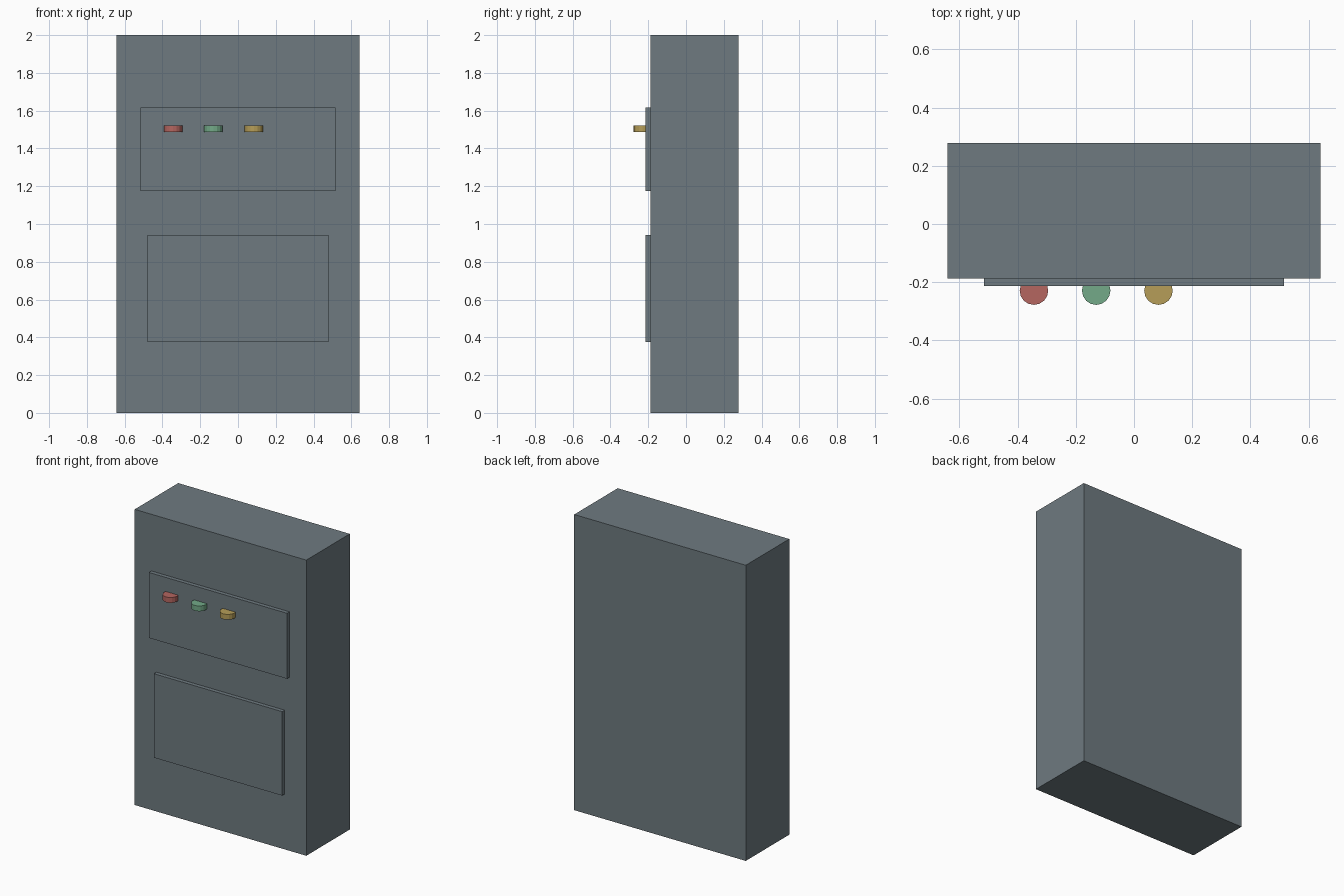
import bpy

if "Cube" in bpy.data.objects:
    bpy.data.objects.remove(bpy.data.objects["Cube"])


def material(name, rgb):
    # sRGB 0-255 converted to linear
    lin = [((c / 255 + 0.055) / 1.055) ** 2.4 for c in rgb]
    m = bpy.data.materials.new(name)
    m.diffuse_color = (*lin, 1)
    m.use_nodes = True
    m.node_tree.nodes["Principled BSDF"].inputs["Base Color"].default_value = m.diffuse_color
    return m


grey = material("slate grey", (110, 122, 128))
red = material("dull red", (181, 102, 96))
green = material("soft green", (115, 170, 136))
yellow = material("mustard yellow", (182, 158, 88))


def box(name, lo, hi, mat):
    centre = [(a + b) / 2 for a, b in zip(lo, hi)]
    bpy.ops.mesh.primitive_cube_add(size=1, location=centre)
    ob = bpy.context.object
    ob.name = name
    ob.scale = [b - a for a, b in zip(lo, hi)]
    bpy.ops.object.transform_apply(location=False, rotation=False, scale=True)
    ob.data.materials.append(mat)


# Cabinet and its two raised front panels
box("cabinet_body", (-0.642, -0.187, 0), (0.642, 0.278, 2), grey)
box("control_panel", (-0.516, -0.214, 1.174), (0.516, -0.18, 1.617), grey)
box("lower_door", (-0.48, -0.214, 0.374), (0.48, -0.18, 0.942), grey)

# Upright disc buttons, half sunk into the control panel
for name, x, mat in (("red_button", -0.344, red),
                     ("green_button", -0.13, green),
                     ("yellow_button", 0.084, yellow)):
    bpy.ops.mesh.primitive_cylinder_add(vertices=16, radius=0.049, depth=0.036,
                                        location=(x, -0.229, 1.504))
    button = bpy.context.object
    button.name = name
    button.data.materials.append(mat)
